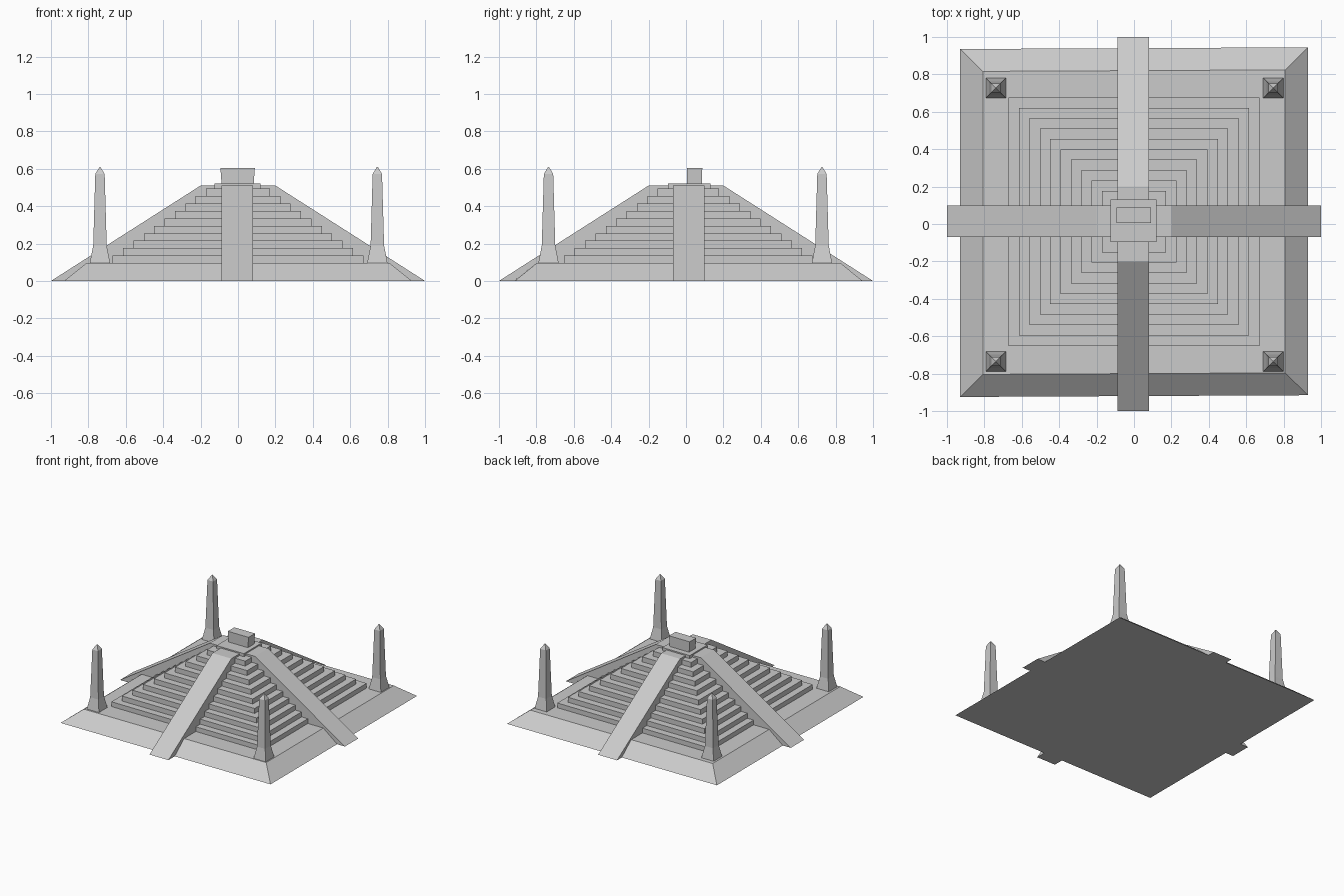
import bpy
import bmesh

cube = bpy.data.objects.get("Cube")
if cube:
    bpy.data.objects.remove(cube, do_unlink=True)

stone = bpy.data.materials.new("pale_grey_stone")
stone.use_nodes = True
colour = (0.6, 0.6, 0.6, 1)
stone.diffuse_color = colour
stone.node_tree.nodes["Principled BSDF"].inputs["Base Color"].default_value = colour


def loft(name, rings, centre=(0, 0), skew=0):
    """Closed solid through rectangles given as (half_x, half_y, z)."""
    bm = bmesh.new()
    cx, cy = centre
    loops = []
    for hx, hy, z in rings:
        corners = [(-hx, -hy), (hx, -hy), (hx, hy), (-hx, hy)]
        loops.append([bm.verts.new((cx + x, cy + y + skew * x, z)) for x, y in corners])
    for low, high in zip(loops, loops[1:]):
        for i in range(4):
            j = (i + 1) % 4
            bm.faces.new((low[i], low[j], high[j], high[i]))
    bm.faces.new(loops[0][::-1])
    bm.faces.new(loops[-1])
    mesh = bpy.data.meshes.new(name)
    bm.to_mesh(mesh)
    bm.free()
    mesh.materials.append(stone)
    obj = bpy.data.objects.new(name, mesh)
    bpy.context.collection.objects.link(obj)
    return obj


# Sloped plinth
loft("plinth", [(0.93, 0.93, 0), (0.808, 0.81, 0.097)], (0, 0.01), 0.005)

# Ten stepped terraces as one solid
steps = []
z = 0.097
for i in range(10):
    half = 0.67 - i * 0.0555
    top = 0.135 + i * 0.04
    steps += [(half, half - 0.006, z), (half, half - 0.006, top)]
    z = top
loft("stepped_terraces", steps, (0, 0.013))

# Crossing ramps with a flat landing on top
loft("side_ramps", [(1, 0.084, 0), (0.2, 0.084, 0.51)], (0, 0.014))
loft("front_back_ramps", [(0.084, 1, 0), (0.084, 0.2, 0.51)], (-0.003, 0))

# Summit platform and altar block
loft("summit_platform", [(0.122, 0.113, 0.48), (0.122, 0.113, 0.52)], (-0.003, 0.018))
loft("altar_block", [(0.086, 0.04, 0.52), (0.092, 0.041, 0.605)], (-0.002, 0.046))

# Corner obelisks with flared feet and pointed caps
profile = [(0.054, 0.097), (0.036, 0.19), (0.025, 0.572), (0.002, 0.61)]
for side, x in (("right", -0.738), ("left", 0.745)):
    for end, y in (("front", -0.735), ("back", 0.727)):
        loft(f"{end}_{side}_obelisk", [(w, w, h) for w, h in profile], (x, y))
